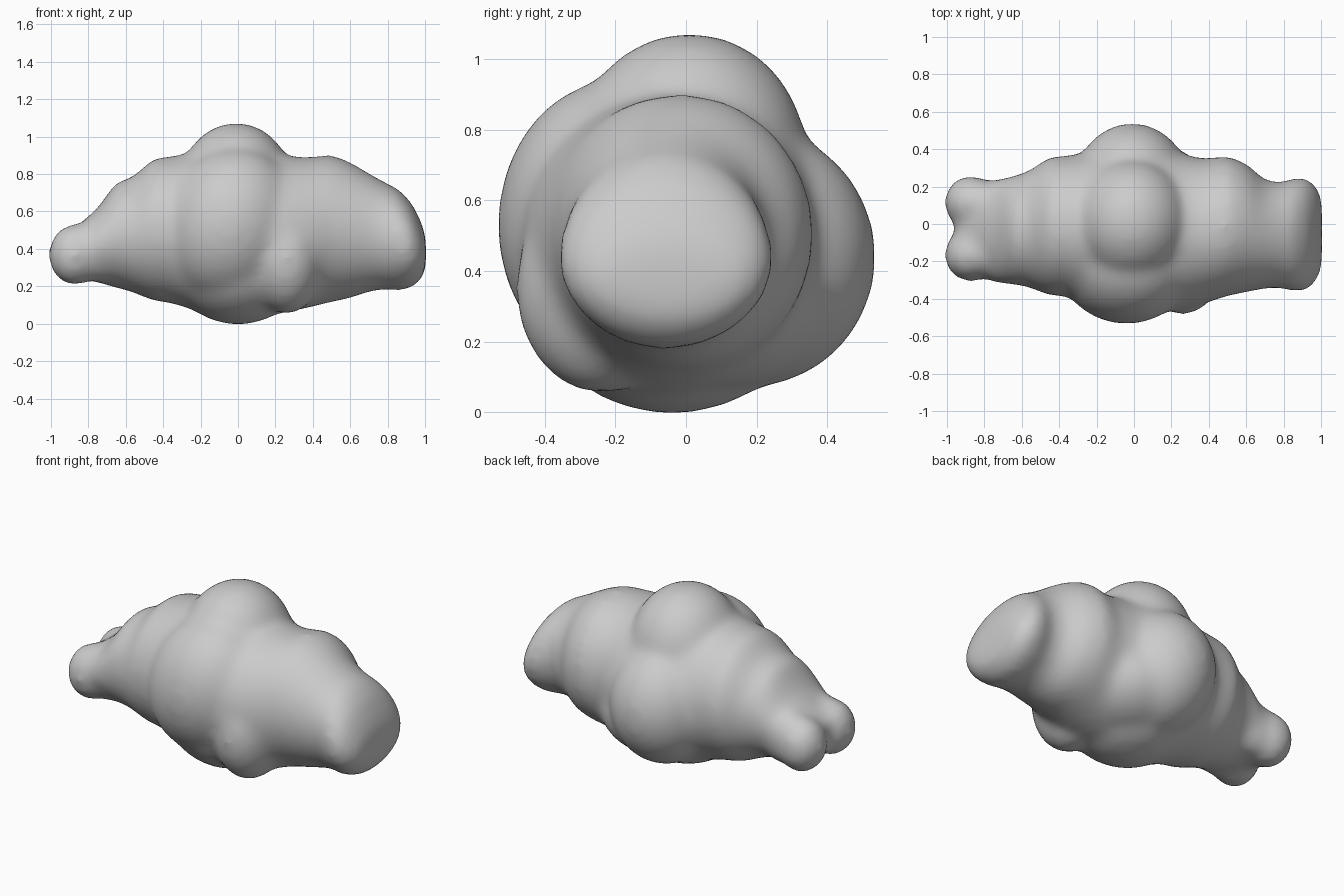
import bpy
import bmesh
from math import sin, cos, tau, radians
from mathutils import Matrix, Vector

default_cube = bpy.data.objects.get("Cube")
if default_cube:
    bpy.data.objects.remove(default_cube, do_unlink=True)

# Plain matte grey
grey = bpy.data.materials.new("plain_grey")
grey.use_nodes = True
colour = (0.6, 0.6, 0.6, 1)
grey.diffuse_color = colour
grey.node_tree.nodes["Principled BSDF"].inputs["Base Color"].default_value = colour

RING_SIDES = 48


def add_loft(bm, stations):
    """Skin oval rings given as x, y low, y high, z low, z high."""
    rings = []
    for x, y_low, y_high, z_low, z_high in stations:
        centre = Vector((x, (y_low + y_high) / 2, (z_low + z_high) / 2))
        ring = []
        for i in range(RING_SIDES):
            angle = tau * i / RING_SIDES
            offset = Vector((0, cos(angle) * (y_high - y_low) / 2,
                             sin(angle) * (z_high - z_low) / 2))
            ring.append(bm.verts.new(centre + offset))
        rings.append(ring)
    for first, second in zip(rings, rings[1:]):
        for i in range(RING_SIDES):
            j = (i + 1) % RING_SIDES
            bm.faces.new((first[i], first[j], second[j], second[i]))
    bm.faces.new(list(reversed(rings[0])))
    bm.faces.new(rings[-1])


def add_lobe(bm, centre, radii, lean=0):
    """Add an ellipsoid swelling, its top leaning toward +x."""
    matrix = (Matrix.Translation(centre) @ Matrix.Rotation(radians(lean), 4, "Y")
              @ Matrix.Diagonal((*radii, 1)))
    bmesh.ops.create_uvsphere(bm, u_segments=40, v_segments=24, radius=1, matrix=matrix)


bm = bmesh.new()

# Segmented core tapering to the cleft end, domed at the other end
add_loft(bm, [
    (-.95, -.16, .11, .28, .46),
    (-.84, -.27, .21, .24, .54),
    (-.75, -.315, .235, .22, .62),
    (-.65, -.325, .255, .19, .76),
    (-.57, -.335, .28, .17, .78),
    (-.45, -.385, .36, .12, .885),
    (-.36, -.385, .365, .11, .895),
    (-.26, -.43, .38, .08, .91),
    (0, -.48, .45, .035, .935),
    (.26, -.46, .37, .06, .895),
    (.38, -.425, .35, .085, .89),
    (.5, -.385, .365, .115, .905),
    (.6, -.365, .325, .135, .865),
    (.7, -.345, .235, .17, .805),
    (.78, -.34, .22, .185, .76),
    (.86, -.365, .25, .175, .72),
    (.93, -.355, .245, .19, .645),
    (.98, -.30, .20, .235, .545),
    (1.005, -.24, .14, .29, .46),
])

# Crown, back and underside swellings around the middle
add_lobe(bm, (-.01, .01, .72), (.31, .335, .355))
add_lobe(bm, (-.01, .18, .44), (.32, .36, .37))
add_lobe(bm, (.12, .08, .33), (.34, .34, .27))
add_lobe(bm, (0, -.04, .345), (.38, .40, .35))
# Broad leaning belly and the low ridge beside it
add_lobe(bm, (-.04, -.19, .53), (.365, .345, .42), lean=20)
add_lobe(bm, (.26, -.24, .35), (.2, .245, .3))

# Pair of knobs merging into the core, with a shallow cleft between them
for y in (.115, -.165):
    add_lobe(bm, (-.875, y, .368), (.14, .145, .165))
    add_lobe(bm, (-.77, y, .39), (.2, .12, .165))

bmesh.ops.recalc_face_normals(bm, faces=bm.faces)
mesh = bpy.data.meshes.new("lumpy_body")
bm.to_mesh(mesh)
bm.free()
mesh.materials.append(grey)
body = bpy.data.objects.new("lumpy_body", mesh)
bpy.context.collection.objects.link(body)

# Fuse the parts into one skin and soften the joins
fuse = body.modifiers.new("fuse", "REMESH")
fuse.mode = "VOXEL"
fuse.voxel_size = .022
fuse.use_smooth_shade = True
soften = body.modifiers.new("soften", "SMOOTH")
soften.factor = .5
soften.iterations = 28
